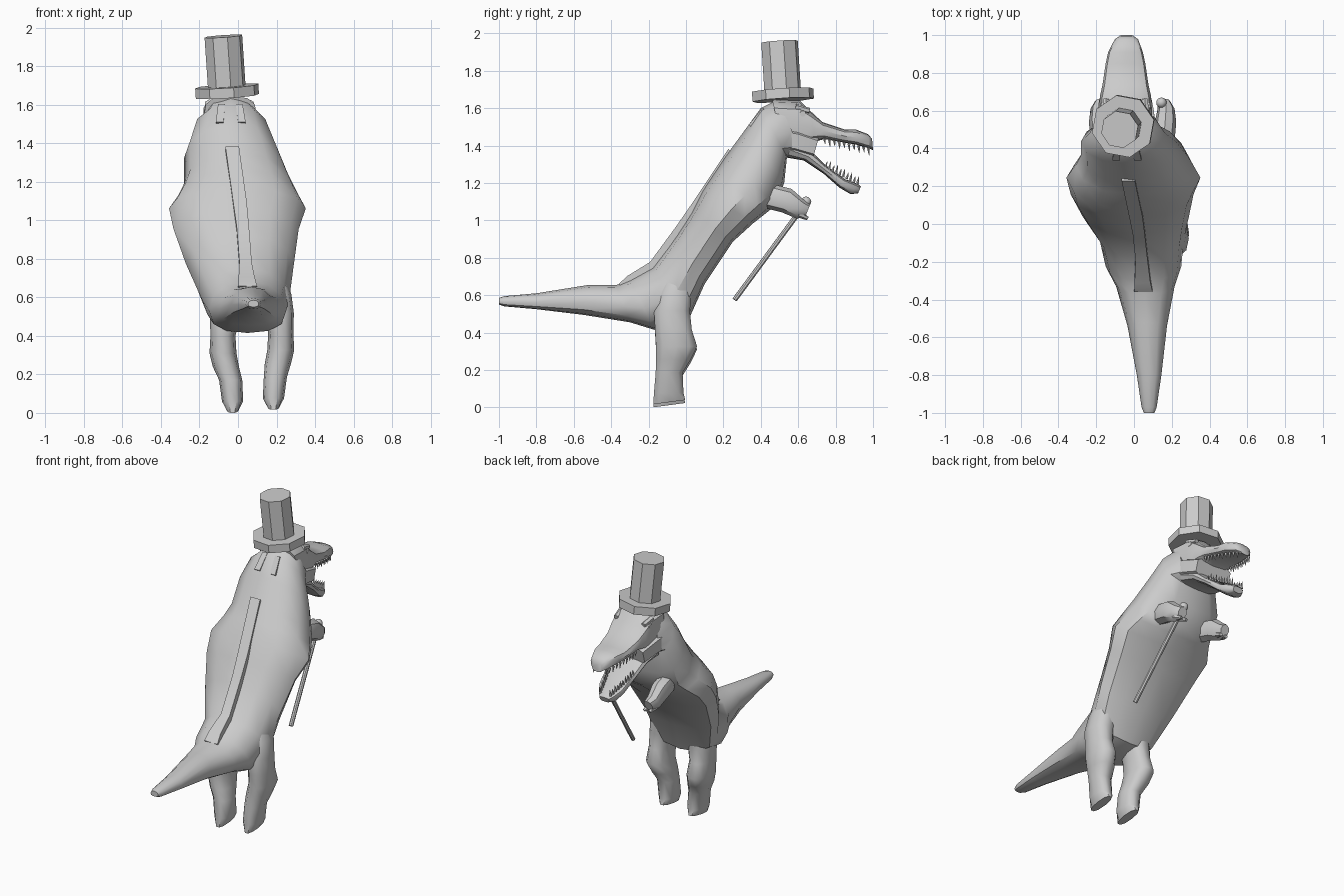
import bpy, bmesh, math
from mathutils import Vector

grey = bpy.data.materials.new("plain grey")
grey.diffuse_color = (0.6, 0.6, 0.6, 1)


def finish(name, bm, angle=40):
    bmesh.ops.recalc_face_normals(bm, faces=bm.faces[:])
    mesh = bpy.data.meshes.new(name)
    bm.to_mesh(mesh)
    bm.free()
    mesh.materials.append(grey)
    ob = bpy.data.objects.new(name, mesh)
    bpy.context.collection.objects.link(ob)
    bpy.ops.object.select_all(action='DESELECT')
    ob.select_set(True)
    bpy.context.view_layer.objects.active = ob
    if angle:
        bpy.ops.object.shade_smooth_by_angle(angle=math.radians(angle))
    return ob


def add_loft(bm, sections, n=12, power=1.0, phase=0.0, sag=0.0):
    """Skin rings given as (centre, half-axis u, half-axis v)."""
    rings = []
    for c, u, v in sections:
        ring = []
        for i in range(n):
            a = 2 * math.pi * (i + phase) / n
            ca, sa = math.cos(a), math.sin(a)
            p = math.copysign(abs(ca) ** power, ca)
            q = math.copysign(abs(sa) ** power, sa) - sag * ca * ca
            ring.append(bm.verts.new(Vector(c) + Vector(u) * p + Vector(v) * q))
        rings.append(ring)
    for a, b in zip(rings, rings[1:]):
        for i in range(n):
            j = (i + 1) % n
            bm.faces.new((a[i], a[j], b[j], b[i]))
    bm.faces.new(rings[0])
    bm.faces.new(rings[-1][::-1])


def profile_sections(rows):
    """Rows: upper y, z, lower y, z, half width, centre x."""
    out = []
    for ty, tz, by, bz, w, cx in rows:
        top, low = Vector((cx, ty, tz)), Vector((cx, by, bz))
        out.append(((top + low) / 2, Vector((w, 0, 0)), (top - low) / 2))
    return out


def add_tube(bm, p0, p1, r0, r1, n=8, phase=0.5):
    p0, p1 = Vector(p0), Vector(p1)
    q = (p1 - p0).to_track_quat('Z', 'Y')
    u, v = q @ Vector((1, 0, 0)), q @ Vector((0, 1, 0))
    add_loft(bm, [(p0, u * r0, v * r0), (p1, u * r1, v * r1)], n, 1, phase)


# Tail, trunk and neck
bm = bmesh.new()
add_loft(bm, profile_sections([
    (-1.00, .585, -1.00, .55, .028, .08), (-.97, .595, -.97, .54, .04, .08),
    (-.80, .61, -.80, .525, .065, .08), (-.52, .655, -.55, .495, .105, .07),
    (-.37, .655, -.30, .455, .155, .06), (-.30, .685, -.17, .415, .20, .05),
    (-.18, .75, 0.01, .46, .225, .04), (-.05, .925, .10, .66, .28, .01),
    (.03, 1.05, .25, .885, .325, -.01), (.09, 1.165, .36, .985, .355, -.003),
    (.155, 1.26, .43, 1.04, .31, .003), (.21, 1.34, .48, 1.08, .28, 0),
    (.32, 1.49, .525, 1.20, .25, -.03), (.40, 1.60, .54, 1.34, .20, -.035),
    (.50, 1.65, .62, 1.34, .145, -.04)]), 12, .88, 0, .15)
finish("body", bm, 40)

# Flat raised ridge down the spine
bm = bmesh.new()
add_loft(bm, profile_sections([
    (-.365, .665, -.30, .60, .058, .05), (-.32, .71, -.22, .63, .05, .045),
    (-.20, .785, -.10, .69, .038, .04), (-.06, .975, .03, .88, .038, .025),
    (.03, 1.105, .12, 1.01, .042, .01), (.22, 1.39, .30, 1.29, .042, -.03)]),
    4, .5, .5)
finish("spine_ridge", bm, 30)

# Nape folds
bm = bmesh.new()
for x in (-.095, .02):
    add_loft(bm, profile_sections([
        (.325, 1.52, .40, 1.46, .028, x), (.40, 1.612, .46, 1.55, .025, x * .8 - .01)]),
        4, 1, .5)
finish("nape_folds", bm, 0)

# Skull and upper snout
bm = bmesh.new()
add_loft(bm, profile_sections([
    (.46, 1.645, .52, 1.40, .14, -.04), (.61, 1.64, .60, 1.38, .14, -.045),
    (.67, 1.58, .69, 1.42, .135, -.045), (.73, 1.525, .74, 1.435, .122, -.045),
    (.85, 1.485, .85, 1.415, .105, -.045), (.91, 1.485, .91, 1.405, .092, -.045),
    (.975, 1.46, .98, 1.385, .062, -.04), (.995, 1.435, 1.0, 1.375, .035, -.04)]),
    12, .65)
finish("skull", bm, 35)

# Cheek muscles closing the back of the mouth
bm = bmesh.new()
add_loft(bm, profile_sections([
    (.50, 1.52, .52, 1.345, .165, -.045), (.60, 1.50, .58, 1.345, .16, -.045),
    (.715, 1.46, .675, 1.32, .136, -.045)]), 8, .7, .5)
finish("cheeks", bm, 35)

# Lower jaw
bm = bmesh.new()
add_loft(bm, profile_sections([
    (.57, 1.42, .54, 1.335, .145, -.045), (.68, 1.36, .63, 1.32, .125, -.045),
    (.74, 1.30, .735, 1.25, .105, -.045), (.85, 1.22, .82, 1.175, .08, -.045),
    (.92, 1.195, .88, 1.14, .057, -.045), (.935, 1.18, .92, 1.145, .035, -.045)]),
    12, .65)
finish("lower_jaw", bm, 35)

# Two rows of teeth on each jaw
bm = bmesh.new()
for side in (-1, 1):
    for i in range(10):
        t = i / 9
        length = .03 if i % 2 else .02
        x, y, z = -.045 + side * (.1 - .055 * t ** 1.5), .74 + .235 * t, 1.44 - .05 * t
        add_tube(bm, (x, y, z), (x, y + .004, z - length - .012), .009, .001, 5)
        x, y, z = -.045 + side * (.088 - .05 * t), .745 + .17 * t, 1.28 - .088 * t
        add_tube(bm, (x, y, z), (x, y + .01, z + length + .014), .009, .001, 5)
finish("teeth", bm, 0)

# Brows and eyes
bm = bmesh.new()
for side in (-1, 1):
    x = -.045 + side * .11
    add_tube(bm, (x, .585, 1.605), (x - side * .008, .66, 1.585), .02, .016, 6)
finish("brows", bm, 0)
bm = bmesh.new()
for side in (-1, 1):
    x = -.045 + side * .122
    add_tube(bm, (x - side * .03, .62, 1.57), (x + side * .01, .625, 1.57), .024, .016, 8)
finish("eyes", bm, 0)

# Legs, mirrored about the hip line: z, offset, half width, back y, front y
leg = [(.72, .11, .05, -.10, .03), (.60, .125, .08, -.15, .035),
       (.50, .14, .078, -.175, .025), (.40, .15, .065, -.17, .035),
       (.31, .15, .07, -.165, .064), (.24, .135, .068, -.165, .03),
       (.17, .11, .06, -.165, -.015), (.06, .10, .055, -.175, -.01),
       (.012, .10, .03, -.178, 0)]
for name, side in (("left_leg", -1), ("right_leg", 1)):
    bm = bmesh.new()
    lift = .008 * (1 + side)
    add_loft(bm, [((.072 + side * off + (.012 if side > 0 and z < .2 else 0),
                    (y0 + y1) / 2, z + lift),
                   (w, 0, 0), (0, (y1 - y0) / 2, .012 if z < .02 else 0))
                  for z, off, w, y0, y1 in leg], 10, .85)
    finish(name, bm, 50)

# Short arms with blunt hands: offset, y, z, radius
arm = [(.14, .36, 1.15, .06), (.165, .46, 1.125, .063), (.172, .54, 1.105, .063),
       (.175, .61, 1.06, .05), (.165, .65, 1.05, .035)]
for name, side, cx in (("left_arm", -1, -.01), ("right_arm", 1, -.005)):
    bm = bmesh.new()
    add_loft(bm, [((cx + side * x, y, z), (r * .9, 0, 0), (0, r * .4, r))
                  for x, y, z, r in arm], 8)
    # Stubby fingers
    for dx in (-.02, .02):
        add_tube(bm, (cx + side * .17 + dx, .60, 1.035),
                 (cx + side * .155 + dx, .65, 1.01), .02, .01, 6)
    finish(name, bm, 40)

# Walking cane
bm = bmesh.new()
add_tube(bm, (.21, .26, .575), (.148, .635, 1.085), .014, .014, 8)
finish("cane_shaft", bm, 40)
bm = bmesh.new()
bmesh.ops.create_icosphere(bm, subdivisions=2, radius=.028)
bmesh.ops.translate(bm, verts=bm.verts[:], vec=(.145, .642, 1.10))
finish("cane_knob", bm, 40)

# Tilted octagonal top hat
base, tip = Vector((-.055, .52, 1.643)), Vector((-.076, .5, 1.955))
bm = bmesh.new()
add_tube(bm, base, base.lerp(tip, .17), .168, .168, 8, .3)
finish("hat_brim", bm, 0)
bm = bmesh.new()
add_tube(bm, base.lerp(tip, .1), tip, .1, .1, 8, .3)
finish("hat_crown", bm, 0)
